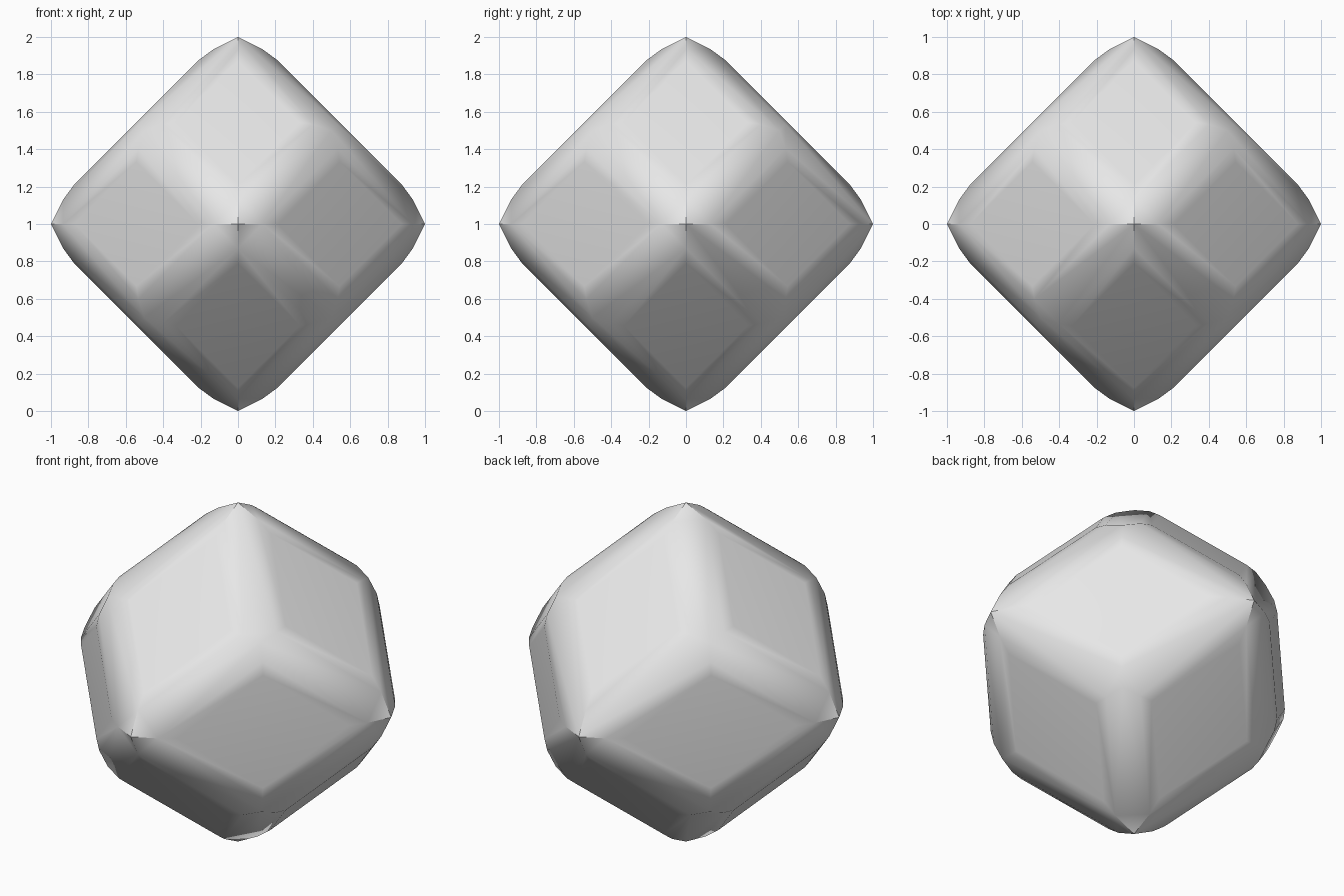
import bpy
import bmesh
import math
from itertools import permutations, product
from mathutils import Vector

cube = bpy.data.objects.get("Cube")
if cube:
    bpy.data.objects.remove(cube, do_unlink=True)

# Sizes: flat rhombus planes at |x|+|z| = face_size, bevel strips mitred to tips at 1
face_size = 1.087
strip = 0.13
side_ratio = math.sqrt(3) - 1
side_level = 1 + strip * (side_ratio - 0.5)

# Rhombus corners, where the outer bevel facets meet the flat faces
acute = (face_size - side_level) / (1 - side_ratio)
half = face_size / 2
obtuse = (side_level - half * (1 + side_ratio)) / (1 - side_ratio)

# One corner of each kind, repeated by the symmetry of a cube
corner_kinds = [
    (0, 0, 1),
    (0.5, 0.5, 0.5),
    (strip, 0, 1 - strip / 2),
    (0.5 + strip / 4, 0.5 - 3 * strip / 4, 0.5 + strip / 4),
    (acute, 0, face_size - acute),
    (half, obtuse, half),
]


def symmetric_points(corner):
    points = set()
    for order in permutations(corner):
        for signs in product((-1, 1), repeat=3):
            points.add(tuple(c * s + 0.0 for c, s in zip(order, signs)))
    return sorted(points)


# Solid: hull of the corners, merged back into flat facets
bm = bmesh.new()
for corner in corner_kinds:
    for point in symmetric_points(corner):
        bm.verts.new(Vector(point) + Vector((0, 0, 1)))
bmesh.ops.remove_doubles(bm, verts=bm.verts[:], dist=0.0001)
bmesh.ops.convex_hull(bm, input=bm.verts[:])
bmesh.ops.dissolve_limit(bm, angle_limit=math.radians(1),
                         verts=bm.verts[:], edges=bm.edges[:])
bmesh.ops.recalc_face_normals(bm, faces=bm.faces[:])
mesh = bpy.data.meshes.new("bevelled_rhombic_solid")
bm.to_mesh(mesh)
bm.free()
solid = bpy.data.objects.new("bevelled_rhombic_solid", mesh)
bpy.context.collection.objects.link(solid)

# Plain grey material
grey = bpy.data.materials.new("light_grey")
grey.use_nodes = True
colour = (0.8, 0.8, 0.8, 1)
grey.diffuse_color = colour
for node in grey.node_tree.nodes:
    if node.type == "BSDF_PRINCIPLED":
        node.inputs["Base Color"].default_value = colour
mesh.materials.append(grey)

# Soft bevels, flat faces, crisp mitres at the six tips
bpy.ops.object.select_all(action="DESELECT")
solid.select_set(True)
bpy.context.view_layer.objects.active = solid
bpy.ops.object.shade_smooth_by_angle(angle=math.radians(40))
weighted = solid.modifiers.new("flat_face_shading", "WEIGHTED_NORMAL")
weighted.keep_sharp = True
